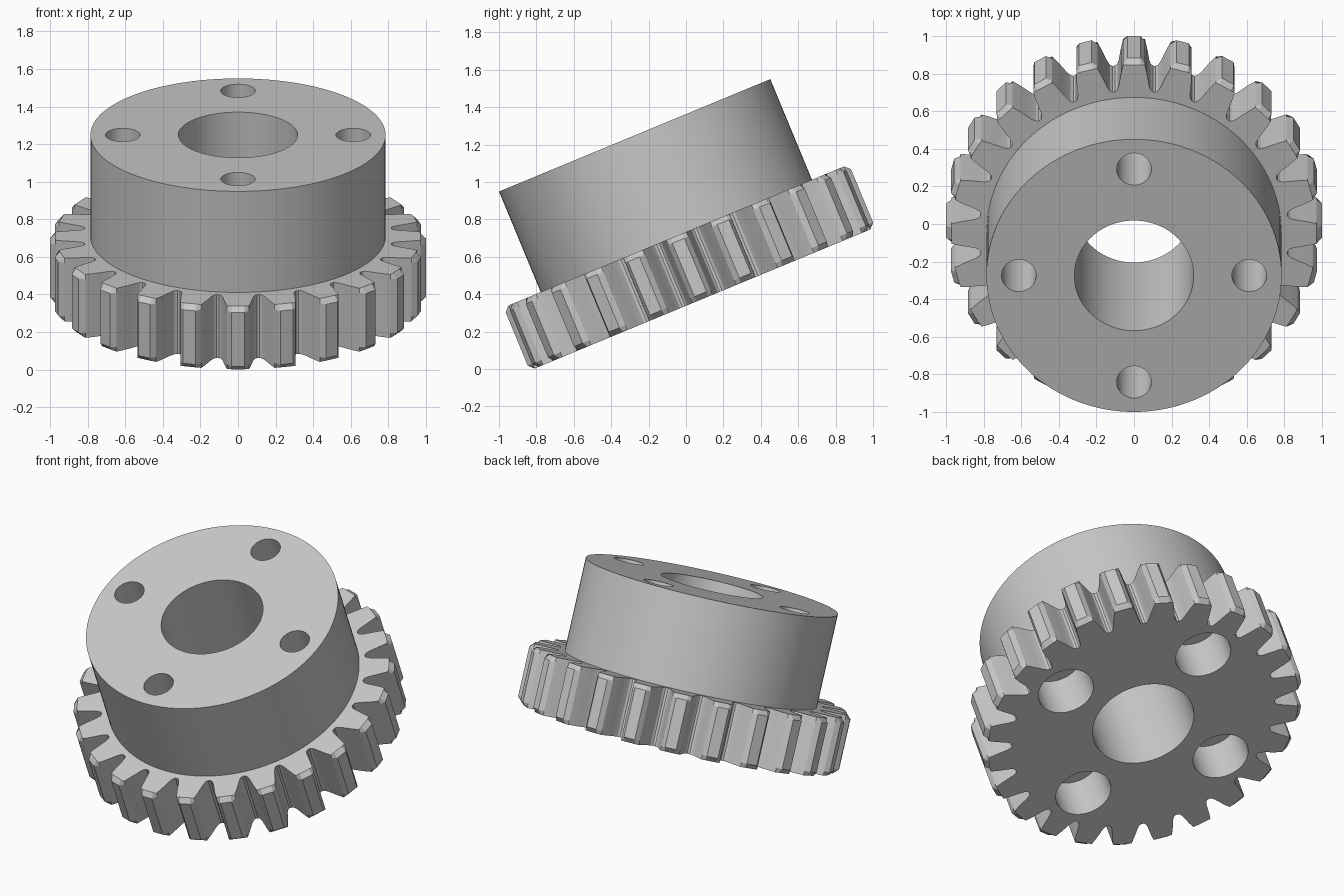
import bpy
import bmesh
import math
from mathutils import Matrix

cube = bpy.data.objects.get("Cube")
if cube:
    bpy.data.objects.remove(cube, do_unlink=True)

TEETH = 24
GEAR_H = 0.365      # thickness of toothed disc
TOTAL_H = 0.947     # disc plus hub
CHAMFER = 0.028
TILT = Matrix.Translation((0, 0.088, 0.374)) @ Matrix.Rotation(math.radians(22.5), 4, "X")

# Material
steel = bpy.data.materials.new("plain grey steel")
steel.use_nodes = True
grey = (0.58, 0.58, 0.58, 1)
steel.diffuse_color = grey
steel.node_tree.nodes["Principled BSDF"].inputs["Base Color"].default_value = grey


def to_object(name, bm):
    bmesh.ops.recalc_face_normals(bm, faces=bm.faces)
    mesh = bpy.data.meshes.new(name)
    bm.to_mesh(mesh)
    bm.free()
    mesh.materials.append(steel)
    obj = bpy.data.objects.new(name, mesh)
    bpy.context.collection.objects.link(obj)
    return obj


def cylinder(name, radius, z0, z1, x=0, y=0, sides=96):
    bm = bmesh.new()
    place = Matrix.Translation((x, y, (z0 + z1) / 2))
    bmesh.ops.create_cone(bm, cap_ends=True, segments=sides, radius1=radius,
                          radius2=radius, depth=z1 - z0, matrix=place)
    return to_object(name, bm)


def gear_outline():
    # Half tooth as (radius, half width), mirrored about the tooth centre
    half = [(0.823, 0.100), (0.832, 0.089), (0.855, 0.081), (0.89, 0.075),
            (0.93, 0.068), (1 - CHAMFER, 0.058), (1.0, 0.035)]
    tooth = [(r, -w / r) for r, w in half] + [(r, w / r) for r, w in reversed(half)]
    return [(r, a + math.tau * i / TEETH) for i in range(TEETH) for r, a in tooth]


def toothed_disc():
    # Stacked outlines; the end ones are trimmed to chamfer the tooth tips
    bm = bmesh.new()
    outline = gear_outline()
    rings = []
    for z, limit in ((0, 1 - CHAMFER), (CHAMFER, 1), (GEAR_H - CHAMFER, 1), (GEAR_H, 1 - CHAMFER)):
        ring = []
        for r, a in outline:
            r = min(r, limit)
            ring.append(bm.verts.new((r * math.sin(a), r * math.cos(a), z)))
        rings.append(ring)
    for low, high in zip(rings, rings[1:]):
        for i in range(len(low)):
            j = (i + 1) % len(low)
            bm.faces.new((low[i], low[j], high[j], high[i]))
    bm.faces.new(rings[0])
    bm.faces.new(rings[-1])
    return to_object("toothed_disc", bm)


def cut(obj, cutters):
    for cutter in cutters:
        mod = obj.modifiers.new("hole", "BOOLEAN")
        mod.operation = "DIFFERENCE"
        mod.solver = "EXACT"
        mod.object = cutter
    graph = bpy.context.evaluated_depsgraph_get()
    mesh = bpy.data.meshes.new_from_object(obj.evaluated_get(graph))
    obj.modifiers.clear()
    obj.data = mesh


# Main bodies
parts = [toothed_disc(), cylinder("hub", 0.785, GEAR_H, TOTAL_H, sides=128)]

# Centre bore, four bolt holes and their counterbores from below
cutters = [cylinder("bore_cutter", 0.317, -0.1, TOTAL_H + 0.1)]
for k in range(4):
    a = k * math.pi / 2
    x, y = 0.613 * math.cos(a), 0.613 * math.sin(a)
    cutters.append(cylinder("bolt_cutter", 0.092, -0.1, TOTAL_H + 0.1, x, y, 48))
    cutters.append(cylinder("counterbore_cutter", 0.173, -0.1, 0.29, x, y, 48))
for cutter in cutters:
    cutter.hide_render = True

for part in parts:
    cut(part, cutters)
for cutter in cutters:
    bpy.data.objects.remove(cutter, do_unlink=True)

# Tilt, then smooth the round walls
bpy.ops.object.select_all(action="DESELECT")
for part in parts:
    part.matrix_world = TILT
    part.select_set(True)
bpy.context.view_layer.objects.active = parts[0]
bpy.ops.object.shade_smooth_by_angle(angle=math.radians(25))
